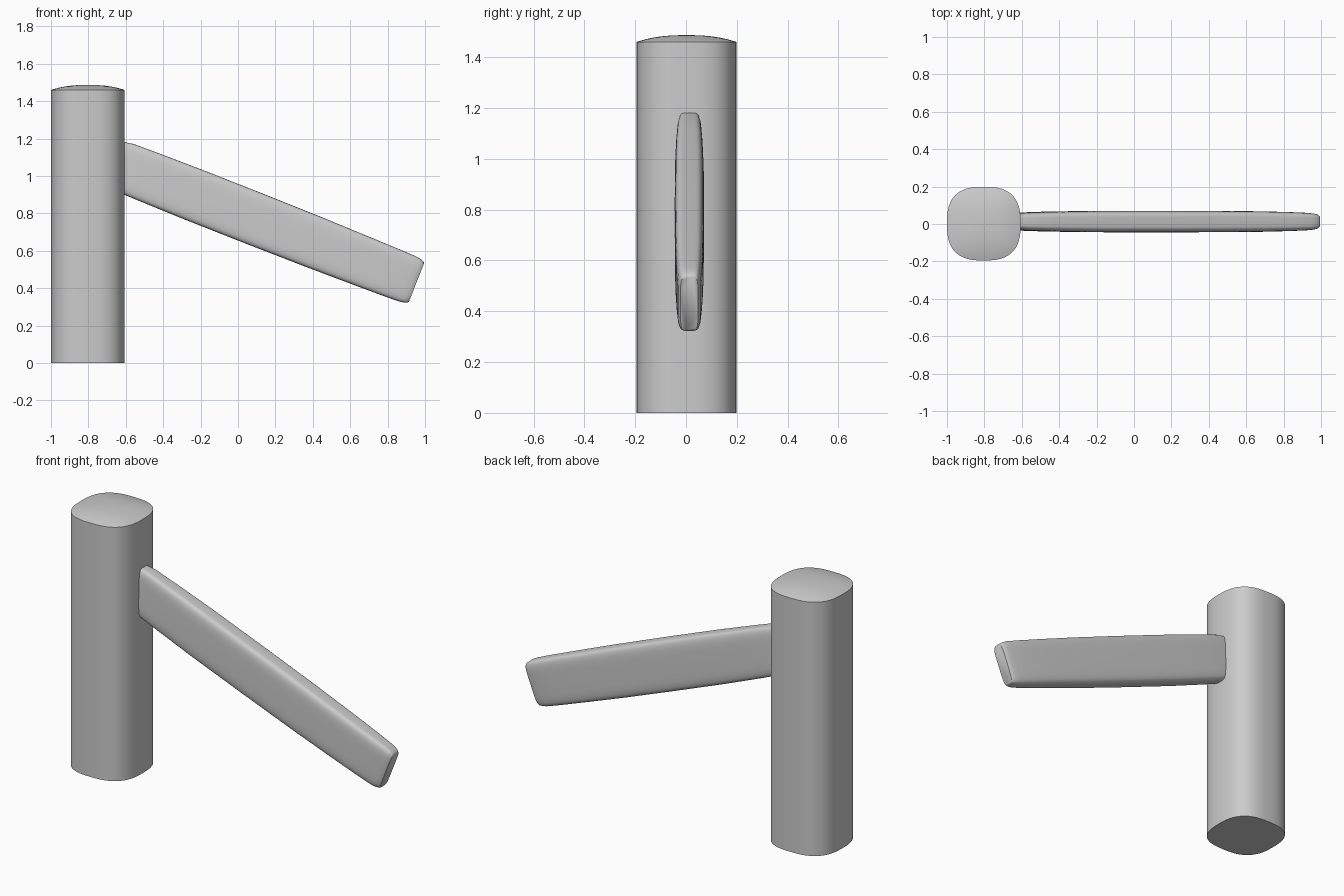
import bpy
from math import cos, sin, tau, radians, copysign
from mathutils import Vector

if "Cube" in bpy.data.objects:
    bpy.data.objects.remove(bpy.data.objects["Cube"])


def superellipse(a, b, power, n):
    pts = []
    for i in range(n):
        c, s = cos(tau * i / n), sin(tau * i / n)
        pts.append((a * copysign(abs(c) ** (2 / power), c),
                    b * copysign(abs(s) ** (2 / power), s)))
    return pts


def loft(name, rings, power, n, origin, u, v, w, angle):
    """Rings are (distance along w, half size on u, half size on v)."""
    verts, faces = [], []
    for d, a, b in rings:
        verts += [origin + w * d + u * p + v * q
                  for p, q in superellipse(a, b, power, n)]
    for k in range(len(rings) - 1):
        for i in range(n):
            j = (i + 1) % n
            faces.append((k * n + i, k * n + j, (k + 1) * n + j, (k + 1) * n + i))
    faces.append(tuple(reversed(range(n))))
    faces.append(tuple(range((len(rings) - 1) * n, len(rings) * n)))
    mesh = bpy.data.meshes.new(name)
    mesh.from_pydata(verts, [], faces)
    obj = bpy.data.objects.new(name, mesh)
    bpy.context.collection.objects.link(obj)
    bpy.ops.object.select_all(action='DESELECT')
    obj.select_set(True)
    bpy.context.view_layer.objects.active = obj
    bpy.ops.object.shade_smooth_by_angle(angle=radians(angle))
    return obj


X, Y, Z = Vector((1, 0, 0)), Vector((0, 1, 0)), Vector((0, 0, 1))

# Upright post: rounded-square column with a shallow domed top
R = 0.197
post = [(0, R, R), (1.46, R, R)]
for f in (0.96, 0.9, 0.8, 0.65, 0.5, 0.3, 0.1):
    post.append((1.46 + 0.027 * (1 - f ** 2.5), R * f, R * f))
loft("post", post, 2.7, 64, Vector((-0.803, 0.002, 0)), X, Y, Z, 40)

# Sloping arm: slim rounded bar, slightly fuller in the middle
axis = Vector((0.930, 0, -0.3665)).normalized()
up = axis.cross(Y) * -1
if up.z < 0:
    up = -up
side = axis.cross(up)
arm = [(-0.06, 0.125, 0.043), (0.0, 0.135, 0.048), (0.15, 0.138, 0.053),
       (0.4, 0.141, 0.057), (0.75, 0.141, 0.0575), (1.1, 0.139, 0.057),
       (1.35, 0.135, 0.055), (1.52, 0.132, 0.051), (1.62, 0.129, 0.047),
       (1.65, 0.125, 0.044), (1.668, 0.119, 0.040), (1.676, 0.112, 0.035)]
loft("arm", arm, 5, 64, Vector((-0.605, 0.013, 1.045)), up, side, axis, 50)
